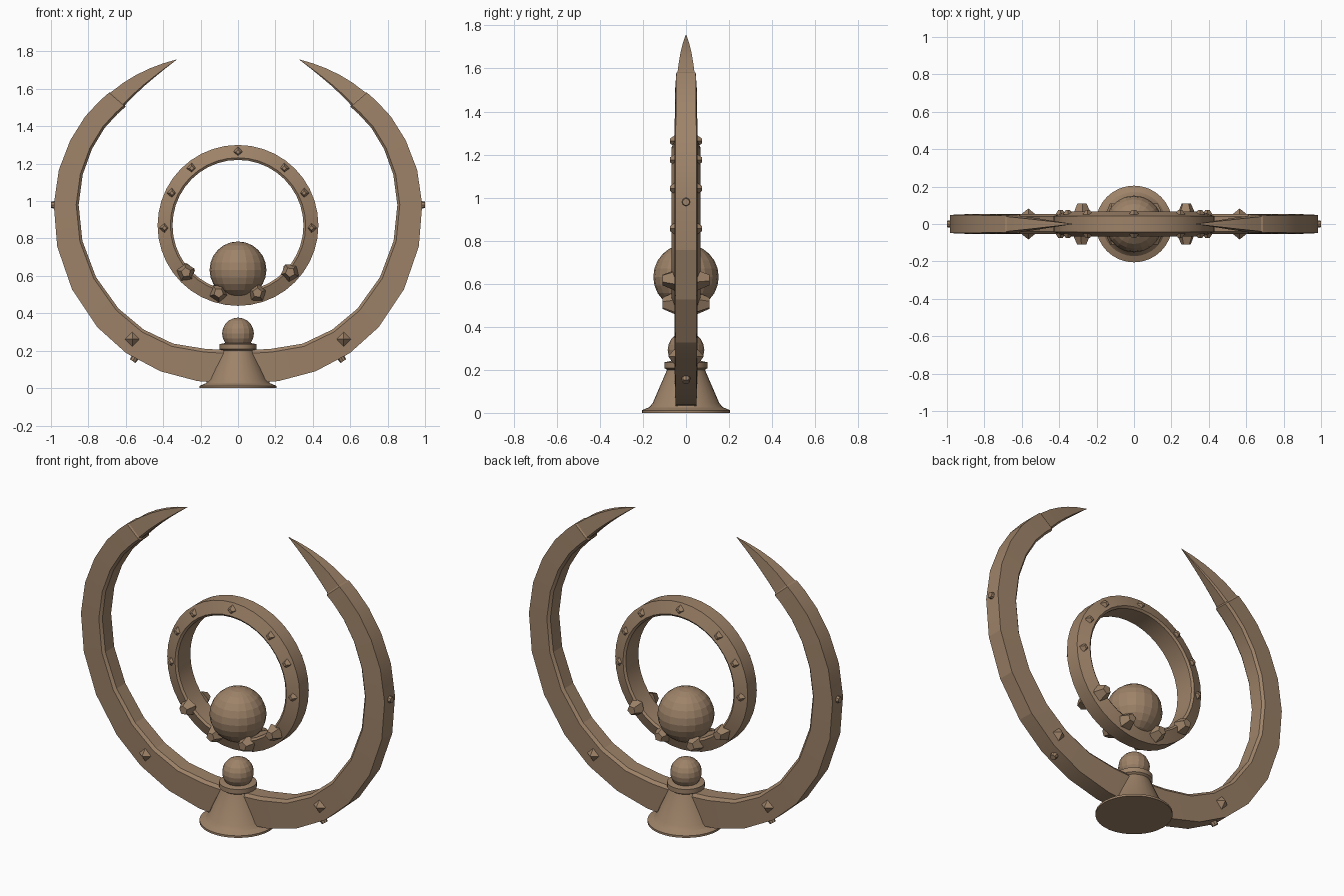
import bpy, bmesh, math
from mathutils import Vector, Matrix

default = bpy.data.objects.get("Cube")
if default:
    bpy.data.objects.remove(default, do_unlink=True)

bronze = bpy.data.materials.new("brown clay")
bronze.use_nodes = True
colour = (0.34, 0.225, 0.14, 1)
bronze.diffuse_color = colour
bronze.node_tree.nodes["Principled BSDF"].inputs["Base Color"].default_value = colour


def finish(name, bm, smooth=None):
    bmesh.ops.recalc_face_normals(bm, faces=bm.faces)
    mesh = bpy.data.meshes.new(name)
    bm.to_mesh(mesh)
    bm.free()
    mesh.materials.append(bronze)
    ob = bpy.data.objects.new(name, mesh)
    bpy.context.collection.objects.link(ob)
    if smooth:
        bpy.ops.object.select_all(action="DESELECT")
        ob.select_set(True)
        bpy.context.view_layer.objects.active = ob
        bpy.ops.object.shade_smooth_by_angle(angle=math.radians(smooth))
    return ob


def loft(bm, rings, close=False):
    """Skin a list of equal-length closed loops."""
    loops = [[bm.verts.new(p) for p in ring] for ring in rings]
    pairs = list(zip(loops, loops[1:]))
    if close:
        pairs.append((loops[-1], loops[0]))
    for a, b in pairs:
        n = len(a)
        for i in range(n):
            j = (i + 1) % n
            bm.faces.new((a[i], a[j], b[j], b[i]))
    return loops


def polar(r, angle, y, cz):
    a = math.radians(angle)
    return Vector((r * math.cos(a), y, cz + r * math.sin(a)))


def lathe(name, profile, n=32):
    bm = bmesh.new()
    rings = [[(r * math.cos(math.tau * i / n), r * math.sin(math.tau * i / n), z)
              for i in range(n)] for r, z in profile]
    loops = loft(bm, rings)
    bm.faces.new(loops[0])
    bm.faces.new(loops[-1])
    return finish(name, bm, 25)


def ball(name, radius, z, n):
    bm = bmesh.new()
    bmesh.ops.create_uvsphere(bm, u_segments=n, v_segments=n // 2 + 2, radius=radius,
                              matrix=Matrix.Translation((0, 0, z)))
    return finish(name, bm)


def gem(name, pos, normal, sides, r1, r2, height, turn=0):
    """Faceted stud whose axis follows the given normal, partly sunk in."""
    bm = bmesh.new()
    rot = Vector(normal).to_track_quat("Z", "Y").to_matrix().to_4x4()
    bmesh.ops.create_cone(bm, cap_ends=True, segments=sides, radius1=r1, radius2=r2, depth=height,
                          matrix=Matrix.Translation(pos) @ rot @ Matrix.Rotation(turn, 4, "Z"))
    bmesh.ops.remove_doubles(bm, verts=bm.verts, dist=0.0001)
    return finish(name, bm)


# Crescent: angle, outer radius, inner radius, half depth
CZ = 0.98
stations = [
    (-90, .96, .78, .054), (-77, .967, .79, .054), (-65, .982, .819, .054),
    (-53, .993, .836, .054), (-41, .997, .846, .054), (-27, .996, .852, .054),
    (-13, .992, .854, .054), (0, .985, .852, .054), (11, .976, .846, .054),
    (21, .961, .836, .053), (30, .944, .823, .052), (37, .925, .807, .051),
    (41, .914, .798, .050), (41.5, .908, .806, .044), (47, .895, .806, .036),
    (52, .882, .809, .028), (57, .869, .815, .019), (62, .856, .826, .010),
    (67, .844, .842, .001)]
bm = bmesh.new()
rings = []
for ang, ro, ri, h in stations:
    lip = (ro - ri) * 0.1
    half = [(ro, h * .9), (ri + lip, h), (ri, h * .75)]
    section = half + [(r, -y) for r, y in reversed(half)]
    rings.append([polar(r, ang, y, CZ) for r, y in section])
for p in rings[0]:
    p.x = 0
loops = loft(bm, rings)
bm.faces.new(loops[-1])
crescent = finish("crescent", bm, 14)
mirror = crescent.modifiers.new("Mirror", "MIRROR")
mirror.use_clip = True

# Floating ring
RZ = 0.87
bm = bmesh.new()
half = [(.43, .042), (.362, .067), (.35, .058)]
section = half + [(r, -y) for r, y in reversed(half)]
loft(bm, [[polar(r, 360 * i / 40, y, RZ) for r, y in section] for i in range(40)], close=True)
finish("floating_ring", bm, 20)

# Orb resting in the ring
ball("orb", .152, .632, 20)

# Pedestal and its knob
lathe("pedestal", [(.205, 0), (.205, .012), (.172, .026), (.155, .045), (.088, .2),
                   (.1, .208), (.1, .235), (.075, .24)])
ball("pedestal_knob", .085, .292, 16)

# Gems on both faces of the ring
for side, label in ((-1, "front"), (1, "back")):
    for ang in (-2, 26, 51, 90, 129, 154, 182):
        gem(f"ring_{label}_diamond", polar(.393, ang, side * .062, RZ), (0, side, 0),
            4, .028, .012, .024)
    for ang in (222, 254, 286, 318):
        gem(f"ring_{label}_big_gem", polar(.375, ang, side * .082, RZ), (0, side, 0),
            5, .05, .026, .055, math.radians(ang))

    # Pointed gems on the crescent faces
    for x in (-.565, .565):
        gem(f"crescent_{label}_gem", (x, side * .065, .262), (0, side, 0), 4, .044, 0, .036)

# Studs on the outer rim of the crescent
for ang, r in ((0, .988), (-56, .996)):
    for sx in (-1, 1):
        p = polar(r, ang, 0, CZ)
        p.x *= sx
        gem("rim_stud", p, p - Vector((0, 0, CZ)), 8, .021, .017, .024)
